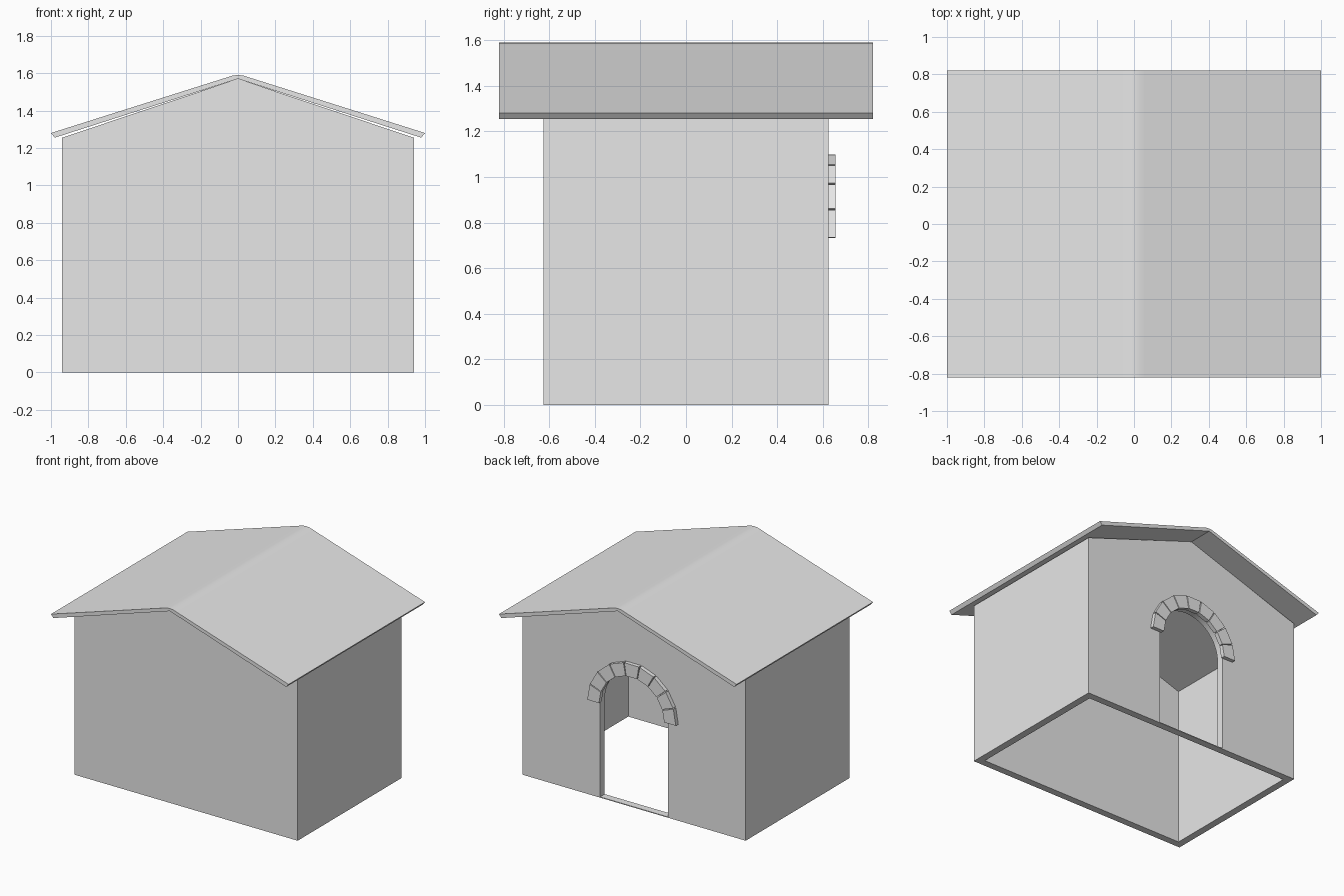
import bpy, bmesh, math

if "Cube" in bpy.data.objects:
    bpy.data.objects.remove(bpy.data.objects["Cube"])

grey = bpy.data.materials.new("light_grey")
grey.diffuse_color = (0.8, 0.8, 0.8, 1)
grey.use_nodes = True
grey.node_tree.nodes["Principled BSDF"].inputs["Base Color"].default_value = grey.diffuse_color


def prism(name, profiles, y0, y1, smooth=False):
    """Extrude one or more closed (x, z) outlines from y0 to y1."""
    bm = bmesh.new()
    for pts in profiles:
        face = bm.faces.new([bm.verts.new((x, y0, z)) for x, z in pts])
        ext = bmesh.ops.extrude_face_region(bm, geom=[face])["geom"]
        verts = [g for g in ext if isinstance(g, bmesh.types.BMVert)]
        bmesh.ops.translate(bm, verts=verts, vec=(0, y1 - y0, 0))
    bmesh.ops.recalc_face_normals(bm, faces=bm.faces)
    mesh = bpy.data.meshes.new(name)
    bm.to_mesh(mesh)
    bm.free()
    mesh.materials.append(grey)
    obj = bpy.data.objects.new(name, mesh)
    bpy.context.collection.objects.link(obj)
    if smooth:
        bpy.ops.object.select_all(action='DESELECT')
        obj.select_set(True)
        bpy.context.view_layer.objects.active = obj
        bpy.ops.object.shade_smooth_by_angle(angle=math.radians(30))
    return obj


def gable(half, bottom, eave, peak):
    return [(-half, bottom), (half, bottom), (half, eave), (0, peak), (-half, eave)]


def polar(r, deg, cz):
    a = math.radians(deg)
    return (r * math.cos(a), cz + r * math.sin(a))


def cut(obj, cutter):
    mod = obj.modifiers.new(cutter.name, 'BOOLEAN')
    mod.operation = 'DIFFERENCE'
    mod.solver = 'EXACT'
    mod.object = cutter
    cutter.hide_render = True
    cutter.hide_set(True)


ARCH_Z, DOOR_R, T = 0.73, 0.285, 0.055

# Hollow gabled walls, open underneath
walls = prism("walls", [gable(0.94, 0, 1.255, 1.57)], -0.625, 0.625)
room = prism("room_cutter", [gable(0.94 - T, -0.1, 1.215, 1.512)],
             -0.625 + T, 0.625 - T)

# Arched doorway in the back wall, with a thin sill left at the ground
door = [(-DOOR_R, 0.006), (DOOR_R, 0.006)]
door += [polar(DOOR_R, i * 7.5, ARCH_Z) for i in range(25)]
doorway = prism("doorway_cutter", [door], 0.5, 0.75, smooth=True)
cut(walls, room)
cut(walls, doorway)

# Roof slab with a rounded ridge
right = [(0.98, 1.255), (1.0, 1.28), (0.06, 1.577), (0.03, 1.587)]
left = [(-x, z) for x, z in reversed(right)]
prism("roof", [[(0, 1.57)] + right + [(0, 1.59)] + left], -0.82, 0.82, smooth=True)

# Nine separate wedge stones around the door arch
GAP = 0.6
stones = []
for i in range(9):
    a, b = i * 20 + GAP, (i + 1) * 20 - GAP
    stones.append([polar(0.275, a, ARCH_Z), polar(0.373, a, ARCH_Z),
                   polar(0.373, b, ARCH_Z), polar(0.275, b, ARCH_Z)])
prism("arch_stones", stones, 0.623, 0.655)
